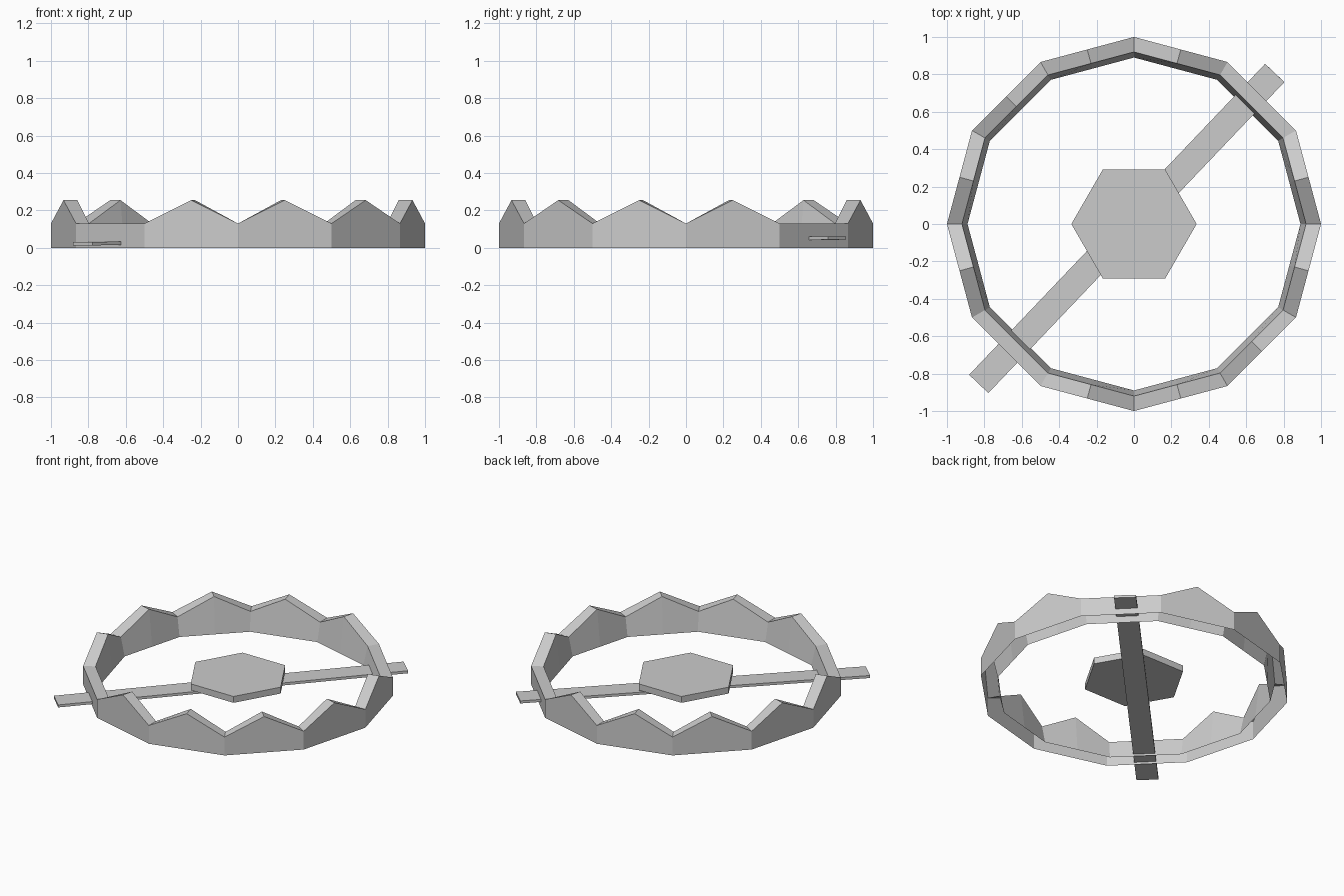
import bpy, bmesh, math
from mathutils import Vector, Matrix

if "Cube" in bpy.data.objects:
    bpy.data.objects.remove(bpy.data.objects["Cube"])


def make_object(name, bm):
    mesh = bpy.data.meshes.new(name)
    bm.to_mesh(mesh)
    bm.free()
    obj = bpy.data.objects.new(name, mesh)
    bpy.context.collection.objects.link(obj)
    return obj


# Toothed ring: 12 sides, open underneath, two opposite sides without teeth
SIDES = 12
BASE, PEAK = 0.13, 0.255
PLAIN = (1, 7)


def station(bm, k):
    """Cross-section points at half-step k: corners are even, side middles odd."""
    a = math.pi * k / SIDES
    r = 1.0 if k % 2 == 0 else math.cos(math.pi / SIDES)
    toothed = k % 2 == 1 and k // 2 not in PLAIN
    top = PEAK if toothed else BASE
    profile = [(1.0, 0.0), (1.0, top), (0.92, top), (0.89, 0.0)]
    return [bm.verts.new((r * s * math.cos(a), r * s * math.sin(a), z))
            for s, z in profile]


bm = bmesh.new()
rings = [station(bm, k) for k in range(SIDES * 2)]
for i, a in enumerate(rings):
    b = rings[(i + 1) % len(rings)]
    for j in range(3):
        bm.faces.new((a[j], b[j], b[j + 1], a[j + 1]))
make_object("toothed_jaw_ring", bm)

# Hexagonal trigger plate
bm = bmesh.new()
bmesh.ops.create_cone(bm, cap_ends=True, segments=6, radius1=0.335, radius2=0.335,
                      depth=0.045,
                      matrix=Matrix.Translation((0, 0, 0.087)) @ Matrix.Rotation(math.pi / 6, 4, 'Z'))
# put a corner on the x axis whatever the primitive's start angle
corner = max(bm.verts, key=lambda v: v.co.x).co
bmesh.ops.rotate(bm, verts=bm.verts, cent=(0, 0, 0),
                 matrix=Matrix.Rotation(-math.atan2(corner.y, corner.x), 3, 'Z'))
make_object("trigger_plate", bm)

# Slightly tilted flat bar running through the ring
start, end = Vector((-0.83, -0.855, 0.022)), Vector((0.7525, 0.8075, 0.053))
along = (end - start).normalized()
across = Vector((0, 0, 1)).cross(along).normalized()
up = along.cross(across)
rot = Matrix((along, across, up)).transposed().to_4x4()
bm = bmesh.new()
bmesh.ops.create_cube(bm, size=1)
bmesh.ops.scale(bm, verts=bm.verts, vec=((end - start).length, 0.142, 0.018))
bmesh.ops.transform(bm, verts=bm.verts,
                    matrix=Matrix.Translation((start + end) / 2) @ rot)
make_object("base_bar", bm)
